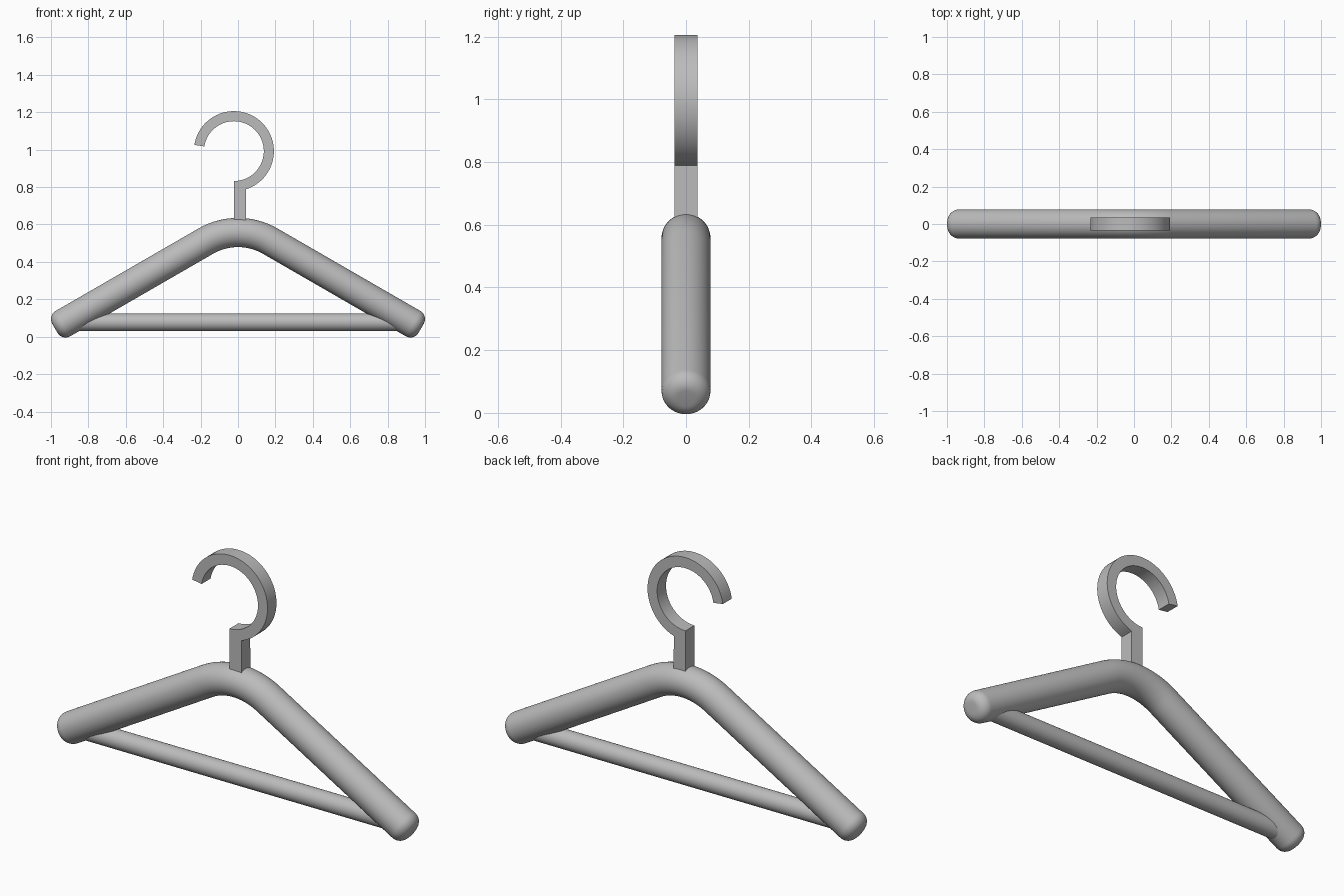
import bpy, bmesh
from math import sin, cos, pi, radians, sqrt
from mathutils import Vector

cube = bpy.data.objects.get("Cube")
if cube:
    bpy.data.objects.remove(cube, do_unlink=True)

grey = bpy.data.materials.new("plain grey")
grey.use_nodes = True
grey.diffuse_color = (0.5, 0.5, 0.5, 1)
grey.node_tree.nodes["Principled BSDF"].inputs["Base Color"].default_value = (0.5, 0.5, 0.5, 1)


def finish(name, bm):
    bmesh.ops.recalc_face_normals(bm, faces=bm.faces)
    mesh = bpy.data.meshes.new(name)
    bm.to_mesh(mesh)
    bm.free()
    mesh.materials.append(grey)
    obj = bpy.data.objects.new(name, mesh)
    bpy.context.collection.objects.link(obj)
    bpy.ops.object.select_all(action='DESELECT')
    obj.select_set(True)
    bpy.context.view_layer.objects.active = obj
    bpy.ops.object.shade_smooth_by_angle(angle=radians(35))
    return obj


def loft(name, stations, sides=48):
    """Skin round sections along a path in the XZ plane: (centre, tangent, radius)."""
    bm = bmesh.new()
    rings = []
    for centre, tangent, radius in stations:
        side = Vector((0, 1, 0))
        up = side.cross(tangent)
        rings.append([bm.verts.new(centre + radius * (cos(a) * side + sin(a) * up))
                      for a in (2 * pi * i / sides for i in range(sides))])
    for r, s in zip(rings, rings[1:]):
        for i in range(sides):
            j = (i + 1) % sides
            bm.faces.new((r[i], r[j], s[j], s[i]))
    bm.faces.new(rings[0])
    bm.faces.new(rings[-1])
    return finish(name, bm)


# Shoulder tube: central bend, two straight arms, rounded ends
TUBE, FILLET, BEND, SLOPE = 0.078, 0.05, 0.345, radians(30)
APEX = 0.557
half = []
for i in range(13):
    a = SLOPE * i / 12
    centre = Vector((BEND * sin(a), 0, APEX - BEND * (1 - cos(a))))
    half.append((centre, Vector((cos(a), 0, -sin(a))), TUBE))
bend_end, along, _ = half[-1]
cap = bend_end + along * ((0.936 - bend_end.x) / along.x)
for i in range(9):
    a = pi / 2 * i / 8
    half.append((cap + along * FILLET * sin(a), along, TUBE - FILLET * (1 - cos(a))))
mirrored = [(Vector((-c.x, 0, c.z)), Vector((t.x, 0, -t.z)), r) for c, t, r in half[:0:-1]]
loft("shoulder_tube", mirrored + half)

# Trouser bar, its ends buried in the arms
right = Vector((1, 0, 0))
loft("trouser_bar", [(Vector((x, 0, 0.077)), right, 0.047) for x in (-0.91, 0.91)], 32)

# Hook: open flat ring that runs into a straight stem
CX, CZ, OUTER, INNER, STEM_X, DEPTH = -0.022, 0.992, 0.214, 0.16, 0.044, 0.036
STEPS = 48
tip = radians(171)
join = -pi / 2 + 0.313


def arc(radius, start, end):
    return [(CX + radius * cos(a), CZ + radius * sin(a))
            for a in (start + (end - start) * i / STEPS for i in range(STEPS + 1))]


inner = arc(INNER, -pi / 2, tip)
outer = arc(OUTER, join, tip)
foot = 0.61
stem = [(CX, foot), (STEM_X, foot), outer[0], inner[0]]

bm = bmesh.new()


def layer(points, y):
    return [bm.verts.new((x, y, z)) for x, z in points]


fronts, backs = [layer(inner, -DEPTH), layer(outer, -DEPTH)], [layer(inner, DEPTH), layer(outer, DEPTH)]
for a, b in (fronts, backs):
    for i in range(STEPS):
        bm.faces.new((a[i], a[i + 1], b[i + 1], b[i]))
for f, b in zip(fronts, backs):
    for i in range(STEPS):
        bm.faces.new((f[i], f[i + 1], b[i + 1], b[i]))
bm.faces.new((fronts[0][-1], fronts[1][-1], backs[1][-1], backs[0][-1]))
feet = [layer(stem[:2], y) for y in (-DEPTH, DEPTH)]
for (a, b), (p, q) in zip((fronts, backs), feet):
    bm.faces.new((p, q, b[0], a[0]))
(fp, fq), (bp, bq) = feet
bm.faces.new((fp, bp, backs[0][0], fronts[0][0]))
bm.faces.new((fq, bq, backs[1][0], fronts[1][0]))
bm.faces.new((fp, fq, bq, bp))
finish("hook", bm)
